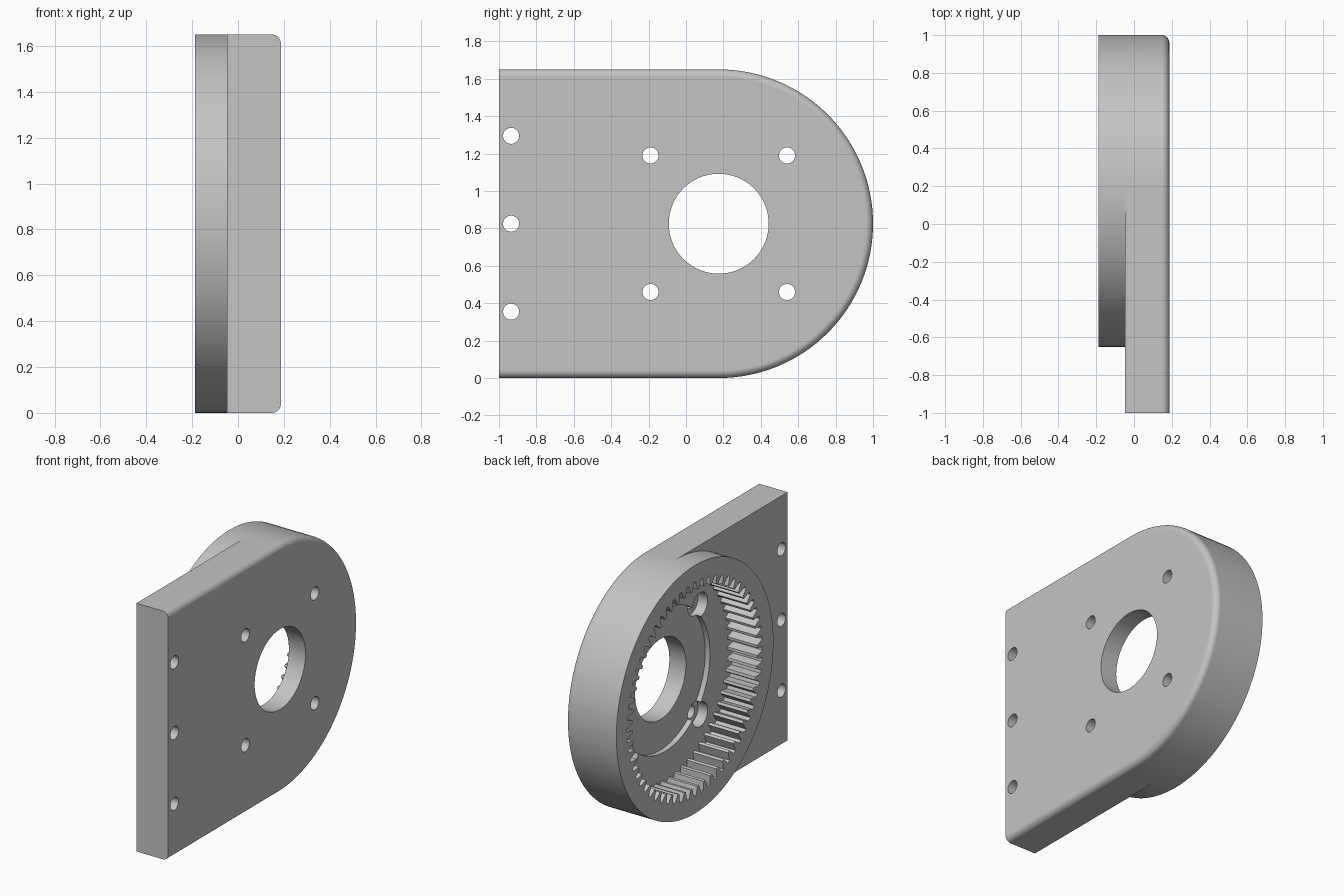
import bpy
import bmesh
from math import cos, sin, pi, radians

if "Cube" in bpy.data.objects:
    bpy.data.objects.remove(bpy.data.objects["Cube"], do_unlink=True)

R = 0.825                 # radius of the rounded end and the ring
CY, CZ = 0.175, 0.825     # gear axis
BACK, SEAT, FRONT = -0.188, -0.047, 0.187
FLOOR, RECESS, SHOULDER = 0.03, 0.065, 0.1
FILLET, HALF = 0.04, 64
TEETH = 60

grey = bpy.data.materials.new("plain grey")
grey.use_nodes = True
colour = (0.55, 0.55, 0.55, 1)
grey.diffuse_color = colour
grey.node_tree.nodes["Principled BSDF"].inputs["Base Color"].default_value = colour


def make_object(name, bm):
    bmesh.ops.remove_doubles(bm, verts=bm.verts, dist=1e-5)
    bmesh.ops.recalc_face_normals(bm, faces=bm.faces)
    mesh = bpy.data.meshes.new(name)
    bm.to_mesh(mesh)
    bm.free()
    mesh.materials.append(grey)
    obj = bpy.data.objects.new(name, mesh)
    bpy.context.collection.objects.link(obj)
    return obj


def arc(r, start, steps, n, y=CY, z=CZ):
    return [(y + r * cos(start + pi * i / n), z + r * sin(start + pi * i / n))
            for i in range(steps)]


def face(bm, points):
    bm.faces.new([bm.verts.new(p) for p in points])


def strip(bm, low, high):
    for i in range(len(low) - 1):
        face(bm, (low[i], low[i + 1], high[i + 1], high[i]))


def at_x(x, profile):
    return [(x, y, z) for y, z in profile]


def prism(name, profile, x0, x1):
    bm = bmesh.new()
    low, high = at_x(x0, profile), at_x(x1, profile)
    strip(bm, low + low[:1], high + high[:1])
    face(bm, low)
    face(bm, high)
    return make_object(name, bm)


# Housing: plate with a rounded, filleted rim, and a round ring behind it
def plate_outline(r):
    return [(-1, CZ - r)] + arc(r, -pi / 2, HALF + 1, HALF) + [(-1, CZ + r)]


bm = bmesh.new()
layers = [at_x(SEAT, plate_outline(R))]
for k in range(9):
    a = pi / 2 * k / 8
    layers.append(at_x(FRONT - FILLET * (1 - sin(a)),
                       plate_outline(R - FILLET * (1 - cos(a)))))
for low, high in zip(layers, layers[1:]):
    strip(bm, low, high)
face(bm, layers[-1])
face(bm, [l[0] for l in layers] + [l[-1] for l in reversed(layers)])

circle = arc(R, -pi / 2, 2 * HALF, HALF)
ring_back, ring_seat = at_x(BACK, circle), at_x(SEAT, circle)
strip(bm, ring_back + ring_back[:1], ring_seat + ring_seat[:1])
face(bm, ring_back)
left_side = at_x(SEAT, arc(R, pi / 2, HALF + 1, HALF))
face(bm, [(SEAT, -1, CZ + R)] + left_side + [(SEAT, -1, CZ - R)])
housing = make_object("gear_housing", bm)

# Cutters: toothed cavity, shallow recess, bore and screw holes
pitch = 2 * pi / TEETH
flank = [(0.655, -0.37), (0.685, -0.25), (0.712, -0.15),
         (0.712, 0.15), (0.685, 0.25), (0.655, 0.37)]
gear = [(CY + r * cos((i + f) * pitch), CZ + r * sin((i + f) * pitch))
        for i in range(TEETH) for r, f in flank]


def drill(name, r, y, z, x0, x1, n=24):
    return prism(name, arc(r, 0, 2 * n, n, y, z), x0, x1)


cutters = [prism("tooth_cutter", gear, -0.4, FLOOR),
           drill("recess_cutter", 0.47, CY, CZ, -0.1, RECESS, 48),
           drill("bore_cutter", 0.267, CY, CZ, -0.4, 0.4, 40)]
for sy in (-1, 1):
    for sz in (-1, 1):
        y, z = CY + sy * 0.365, CZ + sz * 0.365
        cutters.append(drill("counterbore_cutter", 0.08, y, z, -0.1, SHOULDER))
        cutters.append(drill("screw_cutter", 0.043, y, z, -0.1, 0.4))
for i in (-1, 0, 1):
    cutters.append(drill("edge_hole_cutter", 0.043, -0.935, CZ + 0.47 * i, -0.4, 0.4))

bpy.ops.object.select_all(action='DESELECT')
bpy.context.view_layer.objects.active = housing
housing.select_set(True)
for cutter in cutters:
    cutter.hide_render = True
    mod = housing.modifiers.new("cut", 'BOOLEAN')
    mod.operation = 'DIFFERENCE'
    mod.solver = 'EXACT'
    mod.object = cutter
    bpy.ops.object.modifier_apply(modifier=mod.name)
    bpy.data.objects.remove(cutter, do_unlink=True)

# Smooth curved walls, crisp edges, flat faces kept even
bpy.ops.object.shade_smooth_by_angle(angle=radians(25))
weighted = housing.modifiers.new("even_normals", 'WEIGHTED_NORMAL')
weighted.keep_sharp = True
